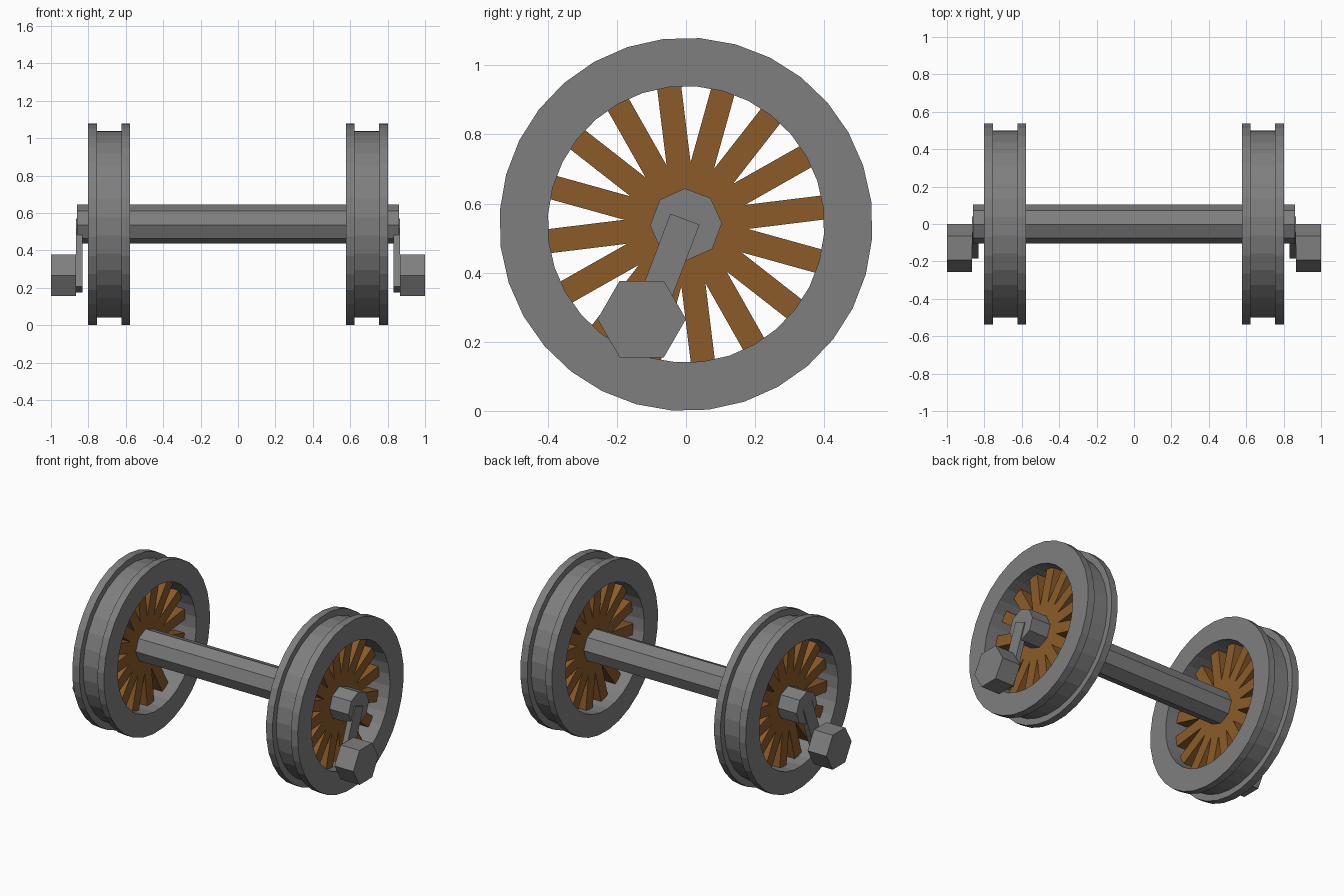
import bpy, bmesh, math
from mathutils import Vector

cube = bpy.data.objects.get("Cube")
if cube:
    bpy.data.objects.remove(cube, do_unlink=True)

AXLE_Z = 0.54


def material(name, rgb):
    m = bpy.data.materials.new(name)
    m.use_nodes = True
    m.diffuse_color = (*rgb, 1)
    m.node_tree.nodes["Principled BSDF"].inputs["Base Color"].default_value = (*rgb, 1)
    return m


steel = material("steel grey", (0.21, 0.21, 0.21))
wood = material("wood brown", (0.26, 0.105, 0.022))


def finish(name, bm, mat):
    bmesh.ops.recalc_face_normals(bm, faces=bm.faces[:])
    mesh = bpy.data.meshes.new(name)
    bm.to_mesh(mesh)
    bm.free()
    mesh.materials.append(mat)
    obj = bpy.data.objects.new(name, mesh)
    bpy.context.collection.objects.link(obj)
    return obj


def polar(r, degrees):
    """Point (y, z) around the axle, angle measured from the top towards +y."""
    a = math.radians(degrees)
    return Vector((r * math.sin(a), AXLE_Z + r * math.cos(a)))


def prism(name, outline, x0, x1, mat):
    """Extrude a (y, z) outline along x."""
    bm = bmesh.new()
    face = bm.faces.new([bm.verts.new((x0, y, z)) for y, z in outline])
    new = bmesh.ops.extrude_face_region(bm, geom=[face])["geom"]
    verts = [g for g in new if isinstance(g, bmesh.types.BMVert)]
    bmesh.ops.translate(bm, verts=verts, vec=(x1 - x0, 0, 0))
    return finish(name, bm, mat)


def ring(name, profile, sides, phase, mat):
    """Revolve a closed (x, r) profile around the axle."""
    bm = bmesh.new()
    loops = []
    for i in range(sides):
        a = phase + 360 * i / sides
        loops.append([bm.verts.new((x, *polar(r, a))) for x, r in profile])
    n = len(profile)
    for i in range(sides):
        a, b = loops[i], loops[(i + 1) % sides]
        for j in range(n):
            k = (j + 1) % n
            bm.faces.new((a[j], a[k], b[k], b[j]))
    return finish(name, bm, mat)


# Octagonal axle running through both hubs
prism("axle", [polar(0.104, -2 + 45 * i) for i in range(8)], -0.86, 0.86, steel)

# Star of sixteen constant-width spokes that merge near the hub
SPOKES, HALF, REACH = 16, 0.035, 0.41
step = 360 / SPOKES
corner = math.degrees(math.atan2(HALF, REACH))
valley = HALF / math.sin(math.radians(step / 2))
star = []
for i in range(SPOKES):
    a = -7 + step * i
    star += [polar(math.hypot(REACH, HALF), a - corner),
             polar(math.hypot(REACH, HALF), a + corner),
             polar(valley, a + step / 2)]

# Crank arm rectangle, leaning down towards the front
top = Vector((-0.003, 0.555))
along = Vector((-0.355, -0.935)).normalized()
across = Vector((-along.y, along.x)) * 0.045
end = top + along * 0.39
arm = [top - across, top + across, end + across, end - across]

# Hexagonal crank pin
pin = [(-0.128 + 0.128 * math.cos(math.radians(60 * i)),
        0.266 + 0.128 * math.sin(math.radians(60 * i))) for i in range(6)]

# Grooved rim section
rim = [(0.577, 0.40), (0.577, 0.54), (0.623, 0.54), (0.623, 0.50),
       (0.753, 0.50), (0.753, 0.54), (0.802, 0.54), (0.802, 0.40)]

for side, s in (("left", 1), ("right", -1)):
    ring(side + "_wheel_rim", [(s * x, r) for x, r in rim], 32, 4.25, steel)
    prism(side + "_spokes", star, s * 0.655, s * 0.725, wood)
    prism(side + "_crank_arm", arm, s * 0.832, s * 0.867, steel)
    prism(side + "_crank_pin", pin, s * 0.866, s * 1.0, steel)
